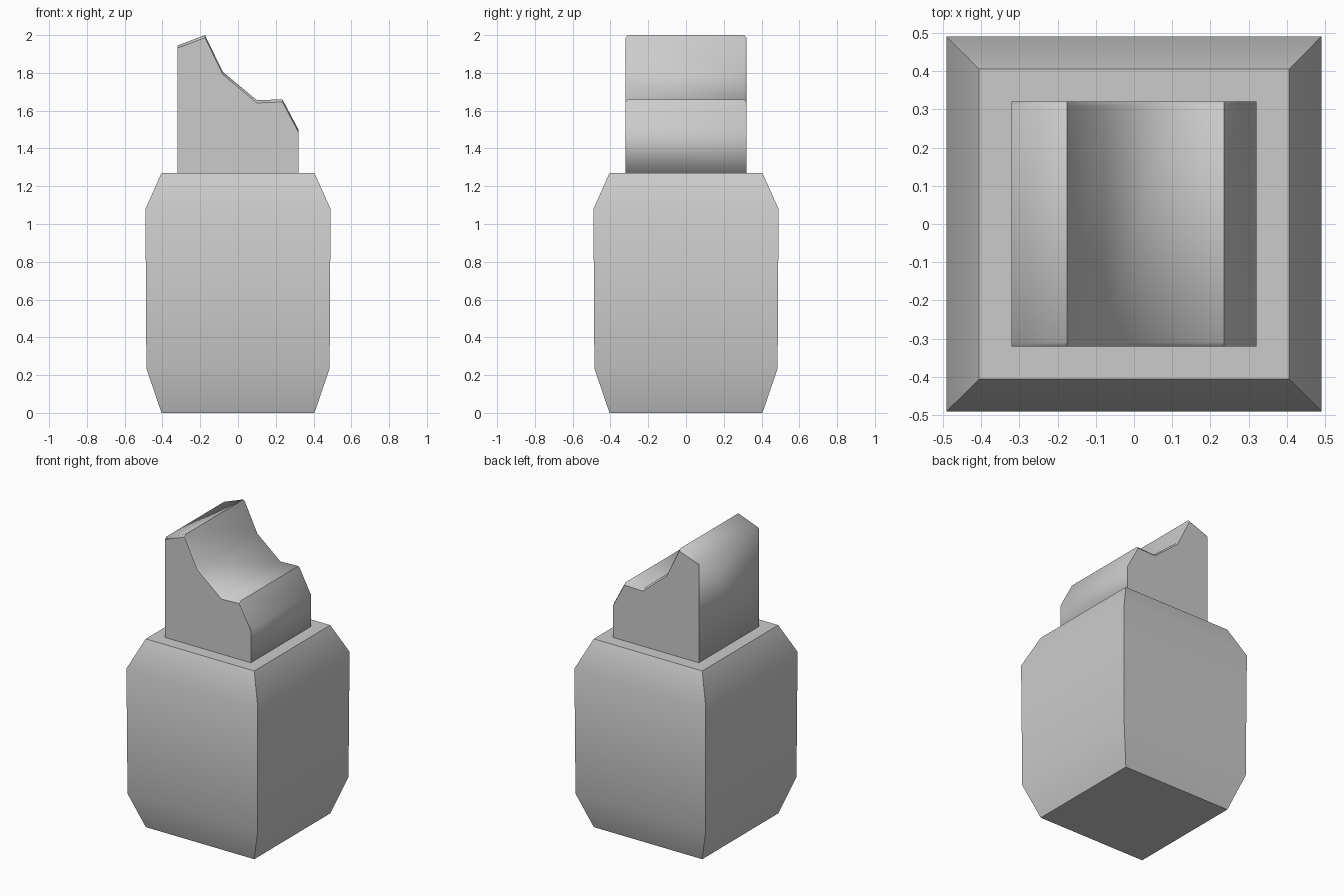
import bpy, bmesh, math

if "Cube" in bpy.data.objects:
    bpy.data.objects.remove(bpy.data.objects["Cube"])

grey = bpy.data.materials.new("plain_grey")
grey.use_nodes = True
grey.diffuse_color = (0.6, 0.6, 0.6, 1)
grey.node_tree.nodes["Principled BSDF"].inputs["Base Color"].default_value = (0.6, 0.6, 0.6, 1)


def loft(name, sections):
    """Skin a row of equal closed sections, cap both ends, return the object and rings."""
    bm = bmesh.new()
    rings = [[bm.verts.new(p) for p in s] for s in sections]
    n = len(rings[0])
    for a, b in zip(rings, rings[1:]):
        for i in range(n):
            j = (i + 1) % n
            bm.faces.new((a[i], a[j], b[j], b[i]))
    bm.faces.new(rings[0])
    bm.faces.new(rings[-1])
    bmesh.ops.recalc_face_normals(bm, faces=bm.faces[:])
    for f in bm.faces:
        f.smooth = True
    # End caps meet the skin with crisp edges
    for f in bm.faces:
        if len(f.verts) == n and (set(f.verts) == set(rings[0]) or set(f.verts) == set(rings[-1])):
            for e in f.edges:
                e.smooth = False
    return bm, rings


def finish(bm, name):
    mesh = bpy.data.meshes.new(name)
    bm.to_mesh(mesh)
    bm.free()
    mesh.materials.append(grey)
    obj = bpy.data.objects.new(name, mesh)
    bpy.context.collection.objects.link(obj)
    return obj


def sharpen_between(bm, a, b):
    edge = bm.edges.get((a, b))
    if edge:
        edge.smooth = False


# Square body, tapered at foot and shoulder
body_profile = [(0.405, 0), (0.485, 0.235), (0.49, 1.08), (0.405, 1.27)]
corners = [(-1, -1), (1, -1), (1, 1), (-1, 1)]
bm, rings = loft("body", [[(r * x, r * y, z) for x, y in corners] for r, z in body_profile])
for lower, upper in zip(rings, rings[1:]):
    for a, b in zip(lower, upper):
        sharpen_between(bm, a, b)
finish(bm, "body")

# Slanted top block, with its upper edges eased at both ends
outline = [(-0.32, 1.27), (-0.32, 1.945), (-0.175, 2.0), (-0.08, 1.805),
           (0.1, 1.655), (0.235, 1.66), (0.32, 1.5), (0.32, 1.27)]
ridges = (2, 5)
ease = 0.014
stations = [(-0.32, ease), (-0.308, 0), (0.308, 0), (0.32, ease)]
bm, rings = loft("top_block", [
    [(x, y, z - drop if z > 1.3 else z) for x, z in outline] for y, drop in stations])
for a, b in zip(rings, rings[1:]):
    for i in ridges:
        sharpen_between(bm, a[i], b[i])
finish(bm, "top_block")
